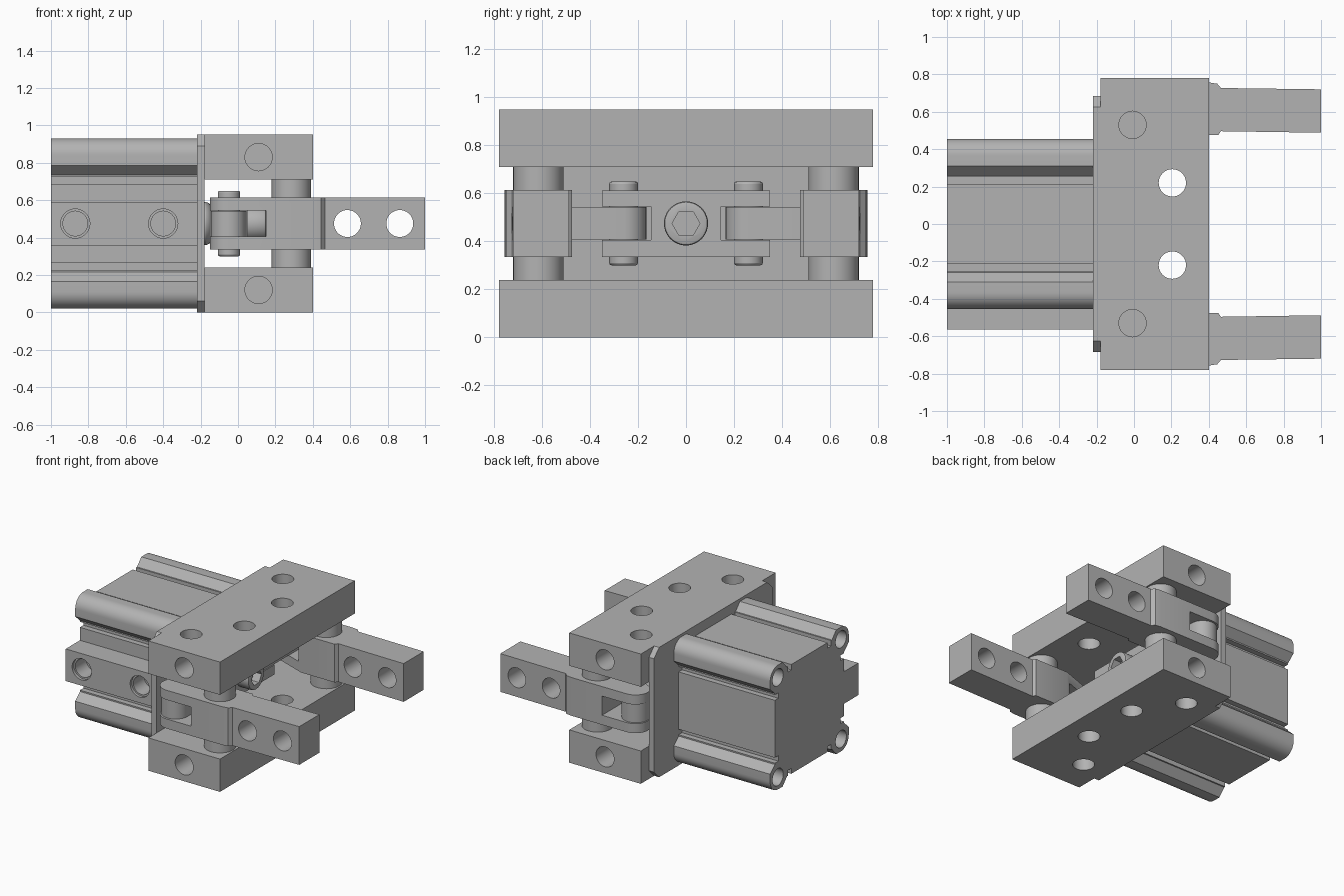
import bpy, bmesh
from math import sin, cos, pi, radians
from mathutils import Matrix, Vector

if "Cube" in bpy.data.objects:
    bpy.data.objects.remove(bpy.data.objects["Cube"])

metal = bpy.data.materials.new("grey_metal")
metal.use_nodes = True
grey = (0.45, 0.45, 0.45, 1)
metal.diffuse_color = grey
metal.node_tree.nodes["Principled BSDF"].inputs["Base Color"].default_value = grey

MID = 0.475                      # height of the central axis
AXIS = {"X": Matrix(((0, 0, 1), (1, 0, 0), (0, 1, 0))),
        "Y": Matrix(((1, 0, 0), (0, 0, 1), (0, 1, 0))),
        "Z": Matrix.Identity(3)}


def prism(name, outline, lo, hi, axis="Z"):
    """Extrude a 2D outline from lo to hi along an axis."""
    bm = bmesh.new()
    rot = AXIS[axis]
    low = [bm.verts.new(rot @ Vector((a, b, lo))) for a, b in outline]
    top = [bm.verts.new(rot @ Vector((a, b, hi))) for a, b in outline]
    n = len(low)
    bm.faces.new(low)
    bm.faces.new(top)
    for i in range(n):
        j = (i + 1) % n
        bm.faces.new((low[i], low[j], top[j], top[i]))
    bmesh.ops.recalc_face_normals(bm, faces=bm.faces)
    mesh = bpy.data.meshes.new(name)
    bm.to_mesh(mesh)
    bm.free()
    mesh.materials.append(metal)
    obj = bpy.data.objects.new(name, mesh)
    bpy.context.collection.objects.link(obj)
    return obj


def arc(cx, cy, r, start, end, steps=16):
    angles = [radians(start + (end - start) * i / steps) for i in range(steps + 1)]
    return [(cx + r * cos(t), cy + r * sin(t)) for t in angles]


def cylinder(name, cx, cy, r, lo, hi, axis="Z", sides=40):
    return prism(name, arc(cx, cy, r, 0, 360, sides)[:-1], lo, hi, axis)


def box(name, x, y, z):
    return prism(name, [(x[0], y[0]), (x[1], y[0]), (x[1], y[1]), (x[0], y[1])], *z)


def bevel(obj, width, segments=2):
    mod = obj.modifiers.new("bevel", "BEVEL")
    mod.width, mod.segments, mod.limit_method = width, segments, "ANGLE"
    mod.angle_limit = radians(50)


def cut(obj, *cutters):
    """Subtract the cutters and remove them."""
    bpy.context.view_layer.objects.active = obj
    for c in cutters:
        c.hide_render = True
        mod = obj.modifiers.new("cut", "BOOLEAN")
        mod.operation, mod.solver, mod.object = "DIFFERENCE", "EXACT", c
        bpy.ops.object.modifier_apply(modifier=mod.name)
        bpy.data.objects.remove(c)


# Cylinder body: one quarter of the extrusion profile, turned four times
side = [(-0.31, 0.455), (-0.26, 0.40), (-0.25, 0.40), (-0.25, 0.36), (-0.21, 0.36), (-0.21, 0.40)]
quarter = [(-a, b) for a, b in side] + side[::-1]
quarter = sorted(quarter[:6], key=lambda p: 0) + side[::-1]
quarter += arc(-0.365, 0.365, 0.09, 90, 180, 10)
profile = []
for k in range(4):
    c, s = round(cos(k * pi / 2)), round(sin(k * pi / 2))
    profile += [(a * c - b * s, a * s + b * c + MID) for a, b in quarter]
body = prism("cylinder_body", profile, -1, -0.22, "X")
for sy in (-1, 1):
    for sz in (-1, 1):
        cut(body, cylinder("hole", sy * 0.365, MID + sz * 0.365, 0.062, -1.1, -0.75, "X"))

# Port block with two threaded ports
port_block = box("port_block", (-1, -0.22), (-0.565, -0.38), (0.355, 0.59))
for x in (-0.87, -0.4):
    cut(port_block, cylinder("bore", x, MID, 0.078, -0.6, -0.545, "Y"),
        cylinder("bore", x, MID, 0.066, -0.6, -0.42, "Y"))

# Flange with chamfered corners
flange = [(0.685, 0.06), (0.685, 0.89), (0.625, 0.95), (-0.625, 0.95),
          (-0.685, 0.89), (-0.685, 0.06), (-0.625, 0), (0.625, 0)]
prism("flange", flange, -0.22, -0.18, "X")

# Upper and lower mounting plates with through holes and blind holes
for name, z0, z1, blind in (("lower_plate", 0, 0.24, (-0.1, 0.17)),
                            ("upper_plate", 0.71, 0.95, (0.78, 1.05))):
    plate = box(name, (-0.18, 0.4), (-0.78, 0.78), (z0, z1))
    for s in (-1, 1):
        cut(plate, cylinder("hole", 0.205, s * 0.22, 0.073, z0 - 0.1, z1 + 0.1),
            cylinder("hole", -0.008, s * 0.53, 0.073, *blind),
            cylinder("hole", 0.11, (z0 + z1) / 2, 0.073, *sorted((s * 0.6, s * 0.9)), "Y"))

# Central yoke on the piston rod
yoke = box("yoke", (-0.15, 0.05), (-0.35, 0.35), (0.335, 0.613))
for s in (-1, 1):
    cut(yoke, box("slot", (-0.3, 0.2), sorted((s * 0.145, s * 0.5)), (0.405, 0.545)))
rod = cylinder("piston_rod", 0, MID, 0.115, -0.2, -0.145, "X")
bevel(rod, 0.025)

# Socket screw in the yoke
screw = cylinder("socket_screw", 0, MID, 0.092, 0.04, 0.15, "X")
bevel(screw, 0.012)
bpy.context.view_layer.objects.active = screw
bpy.ops.object.modifier_apply(modifier="bevel")
cut(screw, cylinder("hex", 0, MID, 0.058, 0.09, 0.2, "X", 6))

# Jaws, links and pins on both sides
jaw_half = [(0.18, 0.475), (0.45, 0.475), (0.465, 0.496), (1, 0.488),
            (1, 0.72), (0.465, 0.727), (0.445, 0.75), (0.40, 0.757)]
for s, label in ((1, "back"), (-1, "front")):
    outline = jaw_half + arc(-0.05, 0.657, 0.1, 90, 270)
    jaw = prism(label + "_jaw", [(x, s * y) for x, y in outline], 0.335, 0.615)
    cut(jaw, box("slot", (-0.4, 0.15), sorted((s * 0.3, s * 0.9)), (0.405, 0.545)))
    for x in (0.585, 0.865):
        cut(jaw, cylinder("hole", x, MID, 0.072, *sorted((s * 0.4, s * 0.9)), "Y"))
    pill = arc(-0.05, 0.26, 0.095, 180, 360) + arc(-0.05, 0.65, 0.095, 0, 180)
    prism(label + "_link", [(x, s * y) for x, y in pill], 0.407, 0.543)
    cylinder(label + "_pivot_pin", 0.285, s * 0.615, 0.105, 0.23, 0.72)
    pin = cylinder(label + "_yoke_pin", -0.048, s * 0.26, 0.06, 0.3, 0.65)
    bevel(pin, 0.01)

# Smooth round walls, keep edges sharp
bpy.ops.object.select_all(action="DESELECT")
for obj in bpy.context.scene.objects:
    if obj.type == "MESH" and metal.name in obj.data.materials:
        obj.select_set(True)
        bpy.context.view_layer.objects.active = obj
bpy.ops.object.shade_smooth_by_angle(angle=radians(30))
